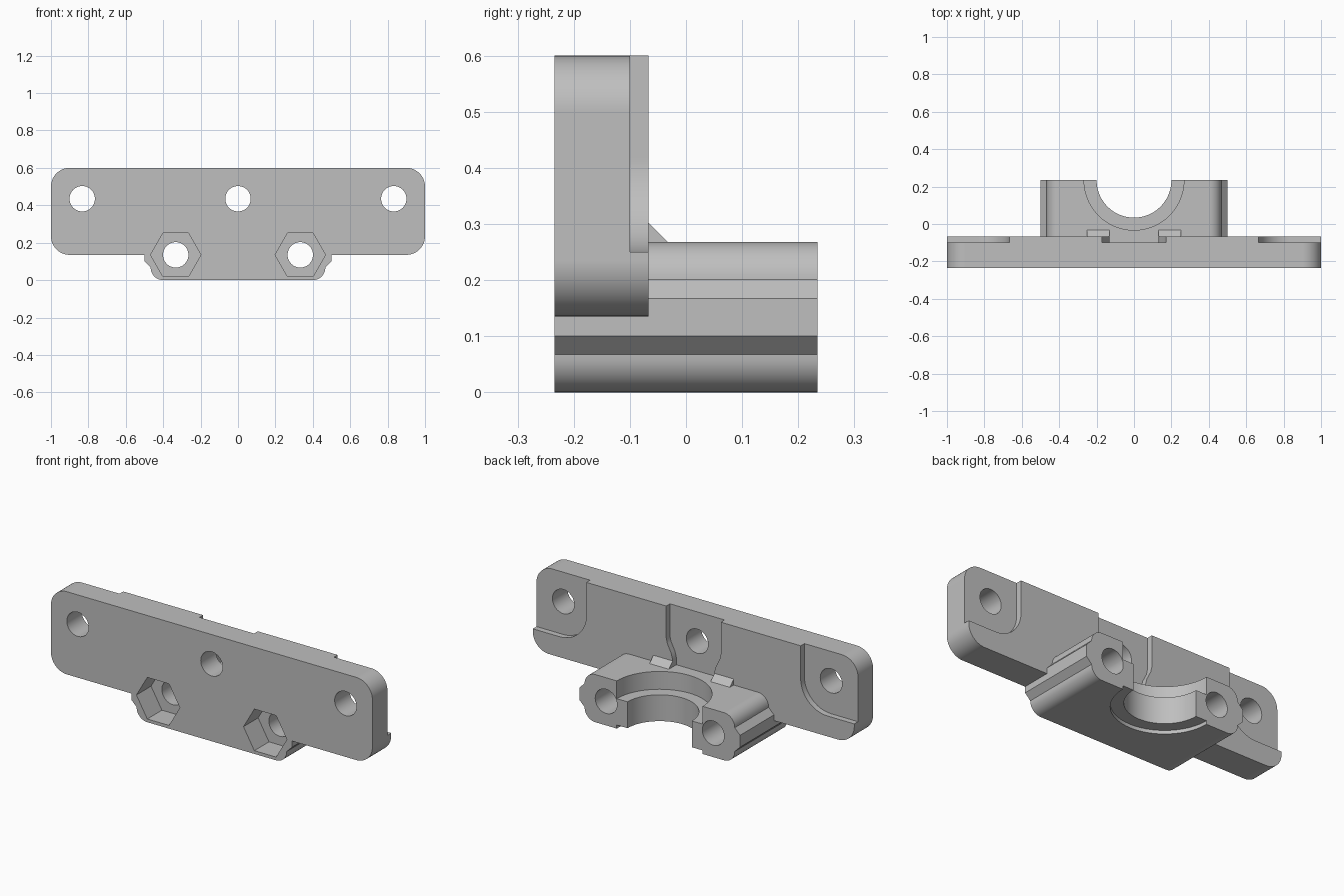
import bpy, bmesh
from math import sin, cos, radians

old = bpy.data.objects.get("Cube")
if old:
    bpy.data.objects.remove(old, do_unlink=True)

grey = bpy.data.materials.new("plain grey")
grey.use_nodes = True
tone = (0.52, 0.52, 0.52, 1)
grey.diffuse_color = tone
grey.node_tree.nodes["Principled BSDF"].inputs["Base Color"].default_value = tone

FRONT, BACK, PLATE_BACK, RECESS = -0.234, 0.234, -0.067, -0.1
BLOCK_TOP = 0.268


def arc(cx, cy, r, start, end, steps=12):
    angles = [radians(start + (end - start) * i / steps) for i in range(steps + 1)]
    return [(cx + r * cos(a), cy + r * sin(a)) for a in angles]


def circle(cx, cy, r, sides=48):
    return arc(cx, cy, r, 0, 360, sides)[:-1]


def mirrored(points):
    return [(-u, v) for u, v in points]


def prism(name, points, lo, hi, axis):
    """Extrude a closed outline between two positions along an axis."""
    place = {"x": lambda u, v, d: (d, u, v),
             "y": lambda u, v, d: (u, d, v),
             "z": lambda u, v, d: (u, v, d)}[axis]
    bm = bmesh.new()
    rings = [[bm.verts.new(place(u, v, d)) for u, v in points] for d in (lo, hi)]
    bm.faces.new(rings[0])
    bm.faces.new(rings[1])
    n = len(points)
    for i in range(n):
        j = (i + 1) % n
        bm.faces.new((rings[0][i], rings[0][j], rings[1][j], rings[1][i]))
    bmesh.ops.recalc_face_normals(bm, faces=bm.faces)
    mesh = bpy.data.meshes.new(name)
    bm.to_mesh(mesh)
    bm.free()
    mesh.materials.append(grey)
    obj = bpy.data.objects.new(name, mesh)
    bpy.context.collection.objects.link(obj)
    return obj


def combine(target, tool, operation):
    """Apply a boolean and discard the tool."""
    mod = target.modifiers.new("combine", "BOOLEAN")
    mod.operation, mod.object, mod.solver = operation, tool, "EXACT"
    graph = bpy.context.evaluated_depsgraph_get()
    mesh = bpy.data.meshes.new_from_object(target.evaluated_get(graph))
    target.modifiers.clear()
    target.data = mesh
    bpy.data.objects.remove(tool, do_unlink=True)


# Mounting plate with rounded corners
outline = (arc(0.9, 0.5, 0.1, 0, 90) + arc(-0.9, 0.5, 0.1, 90, 180)
           + arc(-0.9, 0.235, 0.1, 180, 270) + arc(0.9, 0.235, 0.1, 270, 360))
bracket = prism("mounting_bracket", outline, FRONT, PLATE_BACK, "y")

# Shallow recesses around the plate holes
end = [(0.667, 0.7)] + arc(0.833, 0.417, 0.167, 180, 270) + [(1.1, 0.25), (1.1, 0.7)]
half = [(0.17, 0.7), (0.17, 0.42), (0.163, 0.39), (0.14, 0.345), (0.13, 0.31), (0.13, 0.2)]
middle = half + mirrored(half)[::-1]
for shape in (end, mirrored(end), middle):
    combine(bracket, prism("recess_cutter", shape, RECESS, 0, "y"), "DIFFERENCE")

# Clamp block with side ribs and rounded edges
side = (arc(0.4, 0.067, 0.067, 270, 360)
        + [(0.5, 0.1), (0.5, 0.167), (0.467, 0.201)]
        + arc(0.4, 0.201, 0.067, 0, 90)[1:])
block = prism("clamp_block", side + mirrored(side)[::-1], FRONT, BACK, "y")
combine(bracket, block, "UNION")

# Small wedge ribs between plate and block
wedge = [(-0.08, 0.25), (-0.033, 0.25), (-0.033, BLOCK_TOP), (PLATE_BACK, 0.302), (-0.08, 0.302)]
for lo, hi in ((0.13, 0.25), (-0.25, -0.13)):
    combine(bracket, prism("wedge_rib", wedge, lo, hi, "x"), "UNION")

# Half-round bearing seat with stepped rims
for radius, lo, hi in ((0.2, -0.1, 0.5), (0.267, BLOCK_TOP - 0.1, 0.5), (0.267, -0.1, 0.02)):
    seat = prism("seat_cutter", circle(0, BACK, radius, 72), lo, hi, "z")
    combine(bracket, seat, "DIFFERENCE")

# Bolt holes
for x, z in ((-0.833, 0.435), (0, 0.435), (0.833, 0.435), (-0.333, 0.135), (0.333, 0.135)):
    combine(bracket, prism("hole_cutter", circle(x, z, 0.068), -0.5, 0.5, "y"), "DIFFERENCE")

# Hexagonal nut pockets
for x in (-0.333, 0.333):
    pocket = prism("nut_cutter", circle(x, 0.135, 0.135, 6), -0.5, FRONT + 0.13, "y")
    combine(bracket, pocket, "DIFFERENCE")

# Smooth round faces, keep crisp edges
bpy.ops.object.select_all(action="DESELECT")
bracket.select_set(True)
bpy.context.view_layer.objects.active = bracket
bpy.ops.object.shade_smooth_by_angle(angle=radians(25))
normals = bracket.modifiers.new("even shading", "WEIGHTED_NORMAL")
normals.keep_sharp = True
